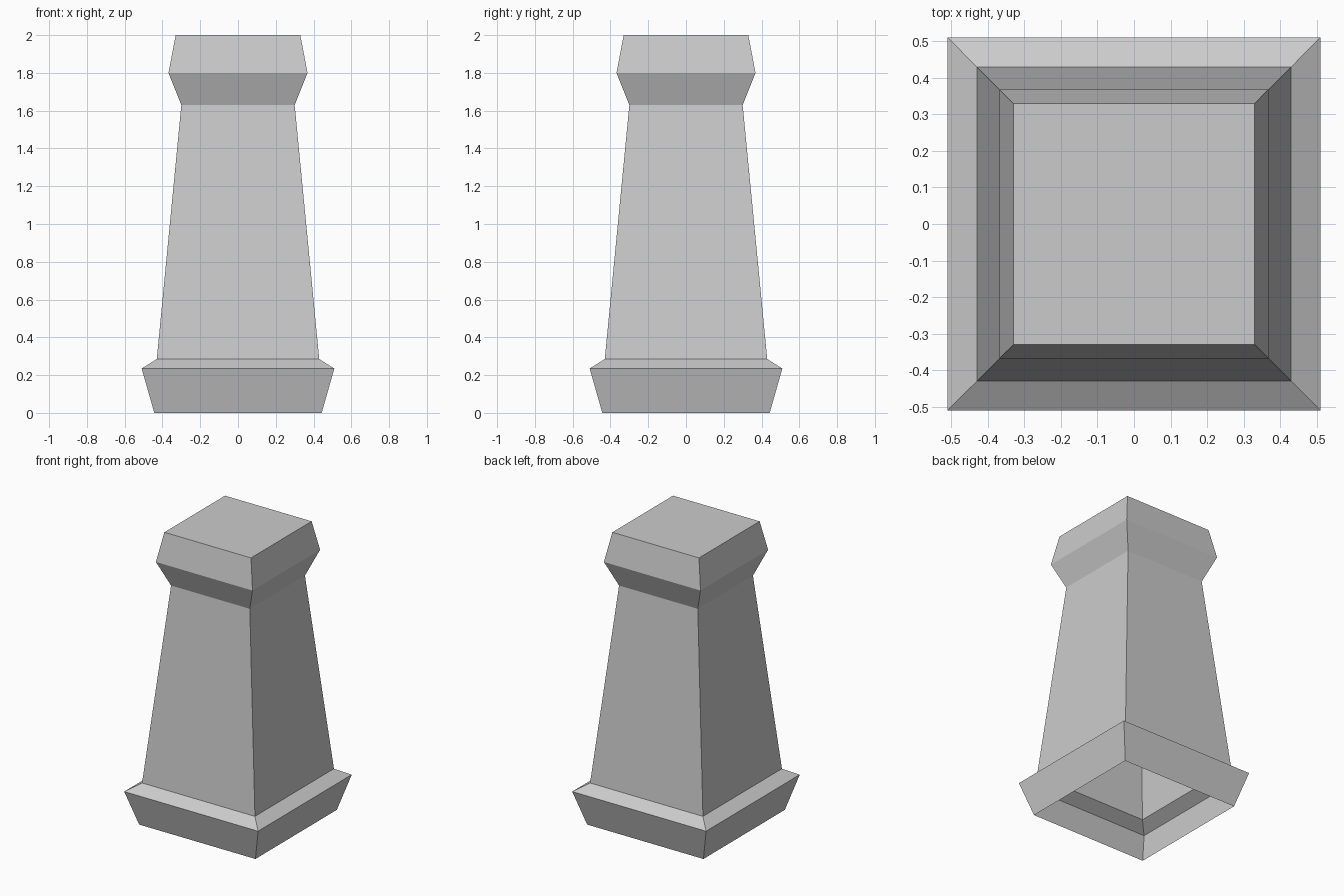
import bpy
import bmesh

# Remove the default cube
cube = bpy.data.objects.get("Cube")
if cube:
    bpy.data.objects.remove(cube, do_unlink=True)

stone = bpy.data.materials.new("grey_stone")
stone.use_nodes = True
grey = (0.6, 0.6, 0.6, 1.0)
stone.diffuse_color = grey
stone.node_tree.nodes["Principled BSDF"].inputs["Base Color"].default_value = grey

CORNERS = ((-1, -1), (1, -1), (1, 1), (-1, 1))


def square_shell(name, profile, top=False):
    """Open square shell through (half width, height) rings, optionally capped on top."""
    bm = bmesh.new()
    rings = [[bm.verts.new((x * w, y * w, z)) for x, y in CORNERS] for w, z in profile]
    for low, high in zip(rings, rings[1:]):
        for i in range(4):
            j = (i + 1) % 4
            bm.faces.new((low[i], low[j], high[j], high[i]))
    if top:
        bm.faces.new(rings[-1])
    mesh = bpy.data.meshes.new(name)
    bm.to_mesh(mesh)
    bm.free()
    mesh.materials.append(stone)
    obj = bpy.data.objects.new(name, mesh)
    bpy.context.collection.objects.link(obj)
    return obj


# Shared joints between the parts
foot = (0.43, 0.285)
neck = (0.30, 1.63)

# Flared plinth, hollow and open underneath
square_shell("plinth", [(0.443, 0.0), (0.51, 0.235), foot])
# Tapering shaft
square_shell("shaft", [foot, neck])
# Flared capital with a flat top
square_shell("capital", [neck, (0.368, 1.80), (0.33, 2.0)], top=True)
